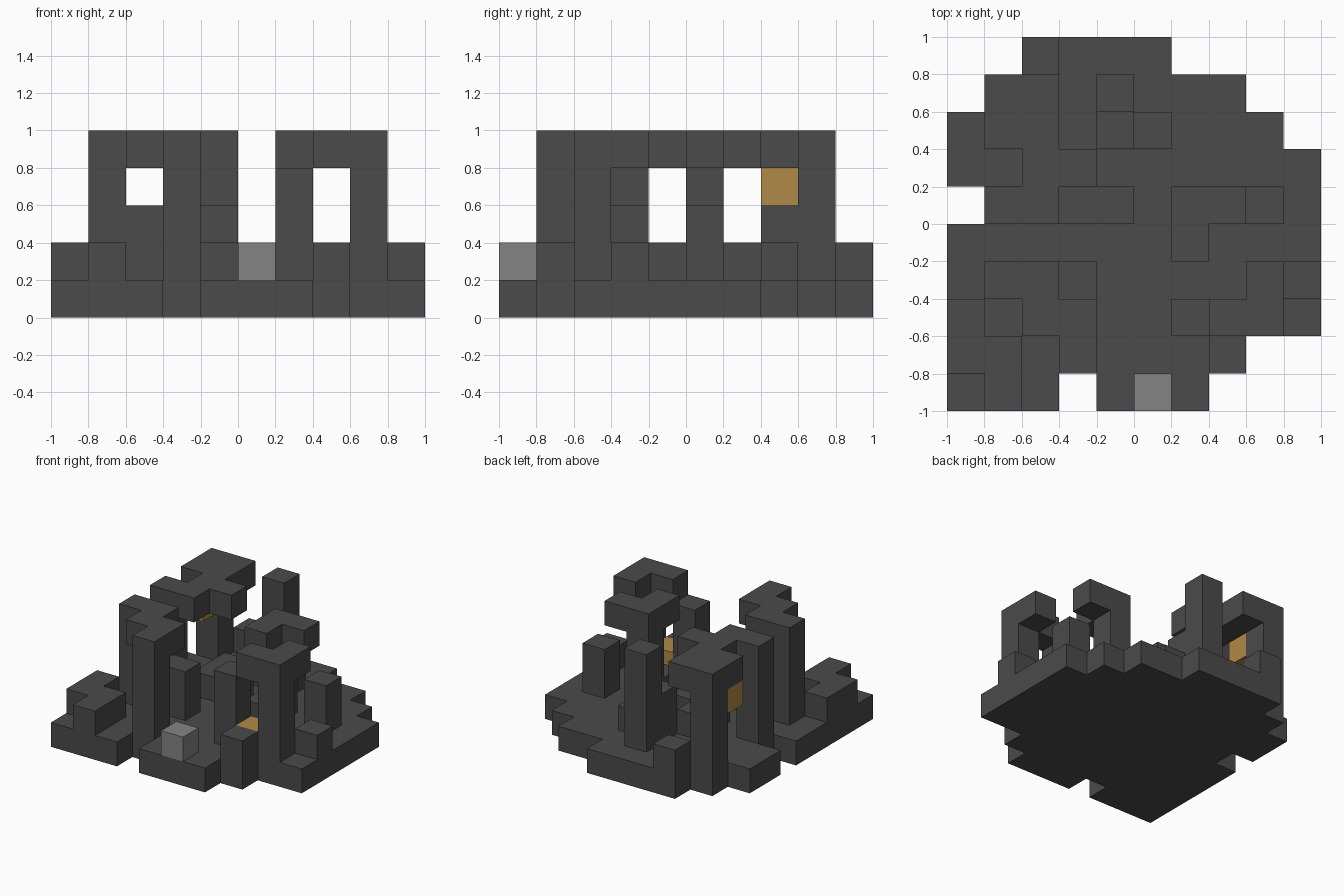
import bpy
import bmesh
from mathutils import Vector

# Remove the default cube only
default_cube = bpy.data.objects.get("Cube")
if default_cube:
    bpy.data.objects.remove(default_cube, do_unlink=True)

CELL = 0.2
ORIGIN = Vector((-1.0, -1.0, 0.0))


def make_material(name, colour):
    material = bpy.data.materials.new(name)
    material.use_nodes = True
    material.diffuse_color = (*colour, 1.0)
    shader = material.node_tree.nodes.get("Principled BSDF")
    shader.inputs["Base Color"].default_value = (*colour, 1.0)
    shader.inputs["Roughness"].default_value = 0.9
    return material


dark_stone = make_material("dark stone", (0.069, 0.069, 0.069))
pale_stone = make_material("pale stone", (0.231, 0.231, 0.231))
gold = make_material("gold", (0.434, 0.254, 0.065))


def column(x, y, bottom, top):
    """Cells stacked from one level up to another."""
    return {(x, y, level) for level in range(bottom, top)}


def layer(level, *cells):
    """Single cells that share a level."""
    return {(x, y, level) for x, y in cells}


def row(y, first, last):
    """Run of ground cells along x."""
    return {(x, y, 0) for x in range(first, last + 1)}


def build(name, cells, material):
    """Join grid cells into one mesh without inner walls."""
    bm = bmesh.new()
    for cell in sorted(cells):
        for axis in range(3):
            for side in (0, 1):
                neighbour = list(cell)
                neighbour[axis] += 2 * side - 1
                if tuple(neighbour) in cells:
                    continue
                u, v = (axis + 1) % 3, (axis + 2) % 3
                corners = []
                for du, dv in ((0, 0), (1, 0), (1, 1), (0, 1)):
                    corner = Vector(cell)
                    corner[axis] += side
                    corner[u] += du
                    corner[v] += dv
                    corners.append(bm.verts.new(ORIGIN + corner * CELL))
                if not side:
                    corners.reverse()
                bm.faces.new(corners)
    bmesh.ops.remove_doubles(bm, verts=bm.verts, dist=0.001)
    # Merge neighbouring flat faces
    bmesh.ops.dissolve_limit(bm, angle_limit=0.01, verts=bm.verts, edges=bm.edges)
    mesh = bpy.data.meshes.new(name)
    bm.to_mesh(mesh)
    bm.free()
    mesh.materials.append(material)
    obj = bpy.data.objects.new(name, mesh)
    bpy.context.collection.objects.link(obj)
    return obj


# Ragged ground slab, one run of cells per row
ground = row(0, 0, 2) | row(0, 4, 6) | row(1, 0, 7)
for y in (2, 3, 4, 6):
    ground |= row(y, 0, 9)
ground |= row(5, 1, 9) | row(7, 0, 8) | row(8, 1, 7) | row(9, 2, 5)
build("ground_slab", ground, dark_stone)

# Loose low blocks
build("front_steps", layer(1, (0, 1), (0, 2), (1, 0), (1, 1)), dark_stone)
build("front_block", layer(1, (7, 1)), dark_stone)
build("side_block", layer(1, (9, 3)), dark_stone)
build("back_block", layer(1, (2, 9)), dark_stone)
build("middle_steps", layer(1, (3, 5), (4, 5), (3, 6)), dark_stone)
build("side_stump", column(8, 5, 1, 3), dark_stone)

# Front right arch with a low wall beneath
front_arch = (column(3, 1, 1, 5) | column(1, 3, 1, 5)
              | layer(4, (3, 2), (2, 2), (2, 3)))
build("front_right_arch", front_arch, dark_stone)
build("low_wall", column(2, 3, 1, 3) | column(3, 3, 1, 3), dark_stone)

# Back right arch and its roof
back_arch = (column(1, 5, 1, 5) | column(1, 8, 1, 5)
             | layer(4, (2, 5), (2, 6), (3, 6), (1, 7), (2, 7), (2, 8)))
build("back_right_arch", back_arch, dark_stone)

# Back pillar with stepped blocks in front
build("back_pillar", column(4, 8, 1, 5), dark_stone)
build("pillar_steps", column(4, 7, 1, 3) | layer(1, (5, 7)), dark_stone)

# Left arches
build("front_left_arch", column(8, 2, 1, 5) | layer(4, (7, 2), (8, 3)), dark_stone)
build("short_pillar", column(6, 2, 1, 4), dark_stone)
left_arch = column(6, 5, 1, 5) | layer(4, (6, 4), (7, 5)) | layer(1, (6, 4))
build("middle_left_arch", left_arch, dark_stone)

# Coloured blocks
build("pale_block", layer(1, (5, 0)), pale_stone)
build("hanging_gold_block", layer(3, (1, 7)), gold)
build("floor_gold_block", layer(1, (7, 2)), gold)
